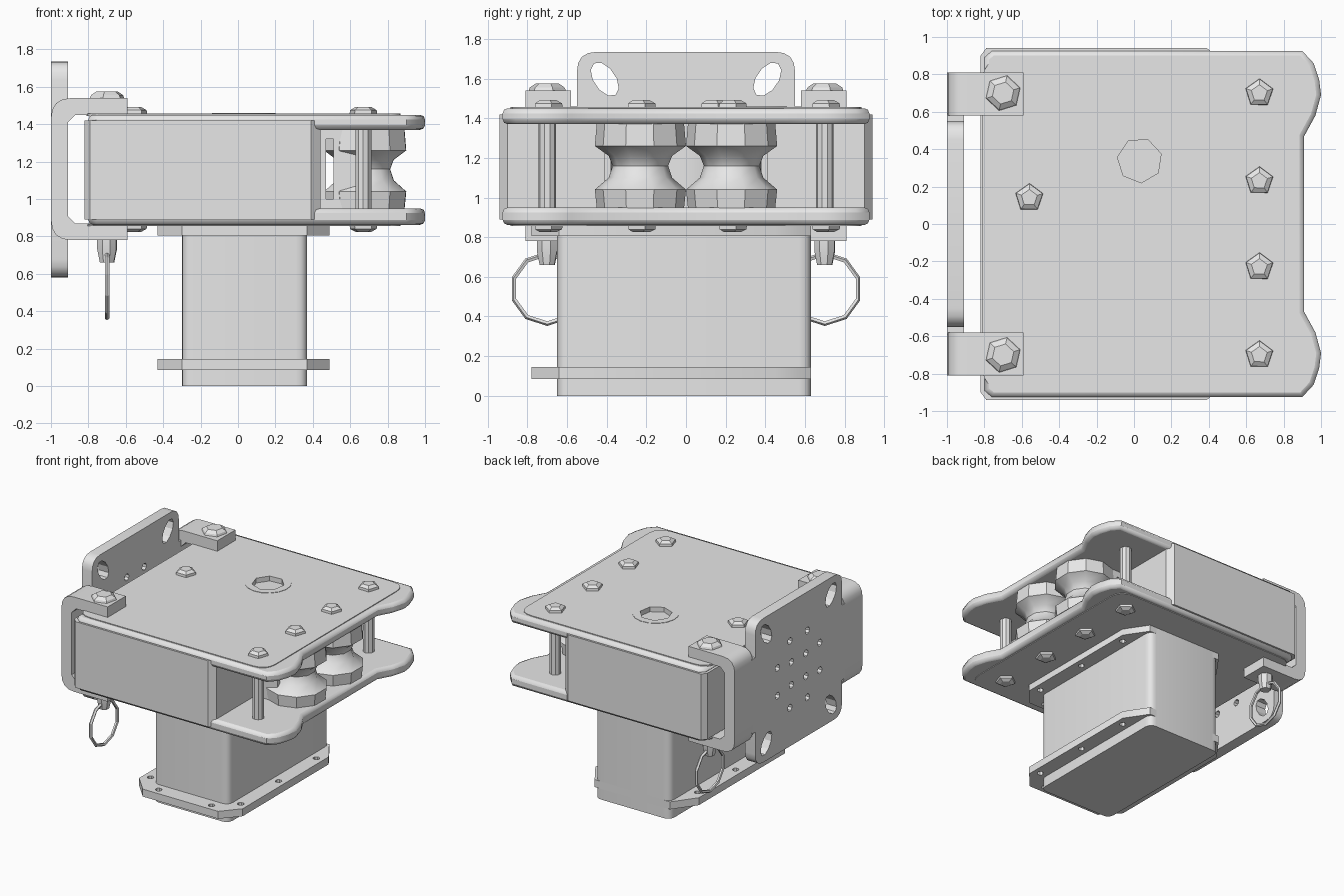
import bpy, bmesh, math
from mathutils import Vector

cube = bpy.data.objects.get("Cube")
if cube:
    bpy.data.objects.remove(cube)

grey = bpy.data.materials.new("plain_grey")
grey.use_nodes = True
COLOUR = (0.8, 0.8, 0.8, 1)
grey.diffuse_color = COLOUR
for node in grey.node_tree.nodes:
    if node.type == 'BSDF_PRINCIPLED':
        node.inputs["Base Color"].default_value = COLOUR


def finish(name, bm, smooth=True):
    bmesh.ops.recalc_face_normals(bm, faces=bm.faces)
    mesh = bpy.data.meshes.new(name)
    bm.to_mesh(mesh)
    bm.free()
    mesh.materials.append(grey)
    obj = bpy.data.objects.new(name, mesh)
    bpy.context.collection.objects.link(obj)
    if smooth:
        bpy.ops.object.select_all(action='DESELECT')
        obj.select_set(True)
        bpy.context.view_layer.objects.active = obj
        bpy.ops.object.shade_smooth_by_angle(angle=math.radians(35))
    return obj


def prism(name, outlines, lo, hi, axis='z', bevel=0, smooth=True):
    """Extrude flat outlines between lo and hi along an axis."""
    place = {'z': lambda a, b, h: (a, b, h),
             'x': lambda a, b, h: (h, a, b),
             'y': lambda a, b, h: (a, h, b)}[axis]
    bm = bmesh.new()
    for pts in outlines:
        low = [bm.verts.new(place(a, b, lo)) for a, b in pts]
        high = [bm.verts.new(place(a, b, hi)) for a, b in pts]
        bm.faces.new(low)
        bm.faces.new(high)
        for i in range(len(pts)):
            j = (i + 1) % len(pts)
            bm.faces.new((low[i], low[j], high[j], high[i]))
    obj = finish(name, bm, smooth)
    if bevel:
        mod = obj.modifiers.new("edge", 'BEVEL')
        mod.width, mod.segments, mod.limit_method = bevel, 2, 'ANGLE'
        mod.angle_limit = math.radians(50)
    return obj


def rect(a0, a1, b0, b1):
    return [(a0, b0), (a1, b0), (a1, b1), (a0, b1)]


def rounded(pts, r, steps=4):
    """Round every corner of an outline."""
    out = []
    for i, p in enumerate(pts):
        p = Vector(p)
        a = p + (Vector(pts[i - 1]) - p).normalized() * r
        b = p + (Vector(pts[(i + 1) % len(pts)]) - p).normalized() * r
        for k in range(steps + 1):
            t = k / steps
            out.append(tuple(a * (1 - t) ** 2 + p * 2 * t * (1 - t) + b * t * t))
    return out


def ngon(a, b, r, n=8, stretch=1, tilt=0):
    pts = []
    for k in range(n):
        t = 2 * math.pi * k / n + 0.3
        u, v = r * math.cos(t), r * stretch * math.sin(t)
        pts.append((a + u * math.cos(tilt) - v * math.sin(tilt),
                    b + u * math.sin(tilt) + v * math.cos(tilt)))
    return pts


def lathe(name, profile, x, y, n=8, smooth=True):
    """Turn (radius, height) pairs about a vertical axis."""
    bm = bmesh.new()
    rings = [[bm.verts.new((*p, z)) for p in ngon(x, y, r, n)] for r, z in profile]
    bm.faces.new(rings[0])
    bm.faces.new(rings[-1])
    for low, high in zip(rings, rings[1:]):
        for i in range(n):
            j = (i + 1) % n
            bm.faces.new((low[i], low[j], high[j], high[i]))
    return finish(name, bm, smooth)


def drill(obj, outlines, lo, hi, axis='z'):
    """Cut holes and bake the result."""
    cutter = prism("cutter", outlines, lo, hi, axis, smooth=False)
    cutter.hide_render = True
    mod = obj.modifiers.new("holes", 'BOOLEAN')
    mod.operation, mod.solver, mod.object = 'DIFFERENCE', 'EXACT', cutter
    graph = bpy.context.evaluated_depsgraph_get()
    graph.update()
    obj.data = bpy.data.meshes.new_from_object(obj.evaluated_get(graph))
    obj.modifiers.clear()
    bpy.data.objects.remove(cutter)


# Housing: top and bottom plates with protruding ears
ear = [(0.9, 0.925), (0.96, 0.86), (0.99, 0.77), (1.0, 0.69), (0.97, 0.58), (0.91, 0.47)]
right_edge = [(x, -y) for x, y in ear] + ear[::-1]
plate = right_edge + [(-0.76, 0.925), (-0.8, 0.89), (-0.8, -0.89), (-0.76, -0.925)]
top_plate = prism("top_plate", [plate], 1.37, 1.45, bevel=0.025)
prism("bottom_plate", [plate], 0.862, 0.95, bevel=0.025)

# Lid panels on the plates, with a plug recess in the top one
lid = rounded(rect(-0.81, 0.87, -0.885, 0.885), 0.12)
top_lid = prism("top_lid", [lid], 1.445, 1.456)
prism("bottom_lid", [lid], 0.857, 0.865)
plug = ngon(0.03, 0.34, 0.12, 7)
rim = prism("plug_rim", [ngon(0.03, 0.34, 0.17, 16)], 1.45, 1.459)
for part in (top_plate, top_lid, rim):
    drill(part, [plug], 1.42, 1.5)

# Walls, open in the middle behind the rollers
half = [(0.44, 0.4), (0.44, 0.9), (0.39, 0.94), (-0.79, 0.94), (-0.82, 0.9)]
inner = [(-0.6, -0.4), (-0.6, 0.4)]
walls = half + [(x, -y) for x, y in half[::-1]] + inner
prism("walls", [walls], 0.89, 1.42)
lathe("cable_drum", [(0.38, 0.94), (0.38, 1.38)], -0.15, 0, 16)

# Paired parts on each side of the middle
for side, tag in ((1, "left"), (-1, "right")):
    cheek = prism("cheek_" + tag, [rect(0.42, 0.64, 0.38 * side, 0.41 * side)], 0.94, 1.38)
    drill(cheek, [rect(0.47, 0.51, 1.0, 1.32)], -1, 1, 'y')
    lathe("guide_roller_" + tag,
          [(0.22, 0.945), (0.23, 1.04), (0.16, 1.1), (0.14, 1.16),
           (0.16, 1.21), (0.23, 1.26), (0.22, 1.375)], 0.68, 0.23 * side, 10)
    lathe("spacer_post_" + tag, [(0.045, 0.94), (0.045, 1.38)], 0.67, 0.7 * side, 10)

    # Clamp arm wrapping the back of the housing
    outer = rounded(rect(-1, -0.4, 0.78, 1.54), 0.11)
    arm = [p for p in outer if p[0] < -0.7]
    low_end = min(arm, key=lambda p: (p[1], -p[0]))
    start = arm.index(low_end)
    arm = [p for p in outer if p[0] < -0.7 and p[1] > 1.16] + \
          [p for p in outer if p[0] < -0.7 and p[1] < 1.16]
    bore = [(-0.59, 0.87), (-0.87, 0.87), (-0.91, 0.91),
            (-0.91, 1.41), (-0.87, 1.45), (-0.59, 1.45)]
    clamp = [(-0.59, 1.54)] + arm + [(-0.59, 0.78)] + bore
    ends = sorted((0.58 * side, 0.81 * side))
    prism("clamp_arm_" + tag, [clamp], *ends, axis='y')
    prism("clamp_link_" + tag, [rect(0.54 * side, 0.59 * side, 0.86, 1.46)], -1, -0.91, 'x')

    # Clamp bolt, lock pin and pull ring
    y = 0.7 * side
    lathe("clamp_bolt_" + tag, [(0.1, 1.53), (0.09, 1.555), (0.06, 1.575)], -0.7, y, 6, False)
    lathe("lock_pin_" + tag, [(0.04, 0.66), (0.055, 0.73), (0.055, 0.79)], -0.7, y, 8)
    bpy.ops.mesh.primitive_torus_add(location=(-0.7, y, 0.54), rotation=(0, math.pi / 2, 0),
                                     major_radius=0.175, minor_radius=0.013,
                                     major_segments=10, minor_segments=5)
    ring = bpy.context.object
    ring.name = "pull_ring_" + tag
    ring.data.materials.append(grey)

# Low faceted bolt heads above and below
for i, (x, y) in enumerate([(0.67, 0.7), (0.67, 0.23), (0.67, -0.23), (0.67, -0.7), (-0.56, 0.14)]):
    lathe(f"top_bolt_{i}", [(0.078, 1.45), (0.075, 1.475), (0.045, 1.492)], x, y, 5, False)
    lathe(f"bottom_bolt_{i}", [(0.045, 0.825), (0.075, 0.84), (0.078, 0.865)], x, y, 5, False)

# Mounting plate with diagonal corner slots and two rings of holes
mount = prism("mounting_plate", [rounded(rect(-0.55, 0.55, 0.58, 1.735), 0.1)], -1, -0.91, 'x')
mid = 1.157
holes = [ngon(sy * 0.41, mid + sz * 0.44, 0.055, 10, 1.75, -sy * sz * 0.6)
         for sy in (1, -1) for sz in (1, -1)]
for count, radius in ((4, 0.13), (8, 0.29)):
    for k in range(count):
        t = 2 * math.pi * (k + 0.5) / count
        holes.append(ngon(radius * math.cos(t), mid + radius * math.sin(t), 0.028))
drill(mount, holes, -1.1, -0.8, 'x')

# Motor case and its two chamfered flanges
prism("motor_case", [rounded(rect(-0.3, 0.37, -0.65, 0.63), 0.06)], 0, 0.88)
flange = [(-0.3, -0.78), (0.37, -0.78), (0.49, -0.64), (0.49, 0.45),
          (0.37, 0.63), (-0.3, 0.63), (-0.43, 0.45), (-0.43, -0.64)]
screws = [ngon(x, y, 0.025) for x in (-0.37, 0.43) for y in (-0.58, -0.1, 0.38)]
screws += [ngon(x, -0.72, 0.025) for x in (-0.2, 0.27)]
for name, z0, z1 in (("lower_flange", 0.085, 0.145), ("upper_flange", 0.805, 0.866)):
    drill(prism(name, [flange], z0, z1), screws, z0 - 0.1, z1 + 0.1)
